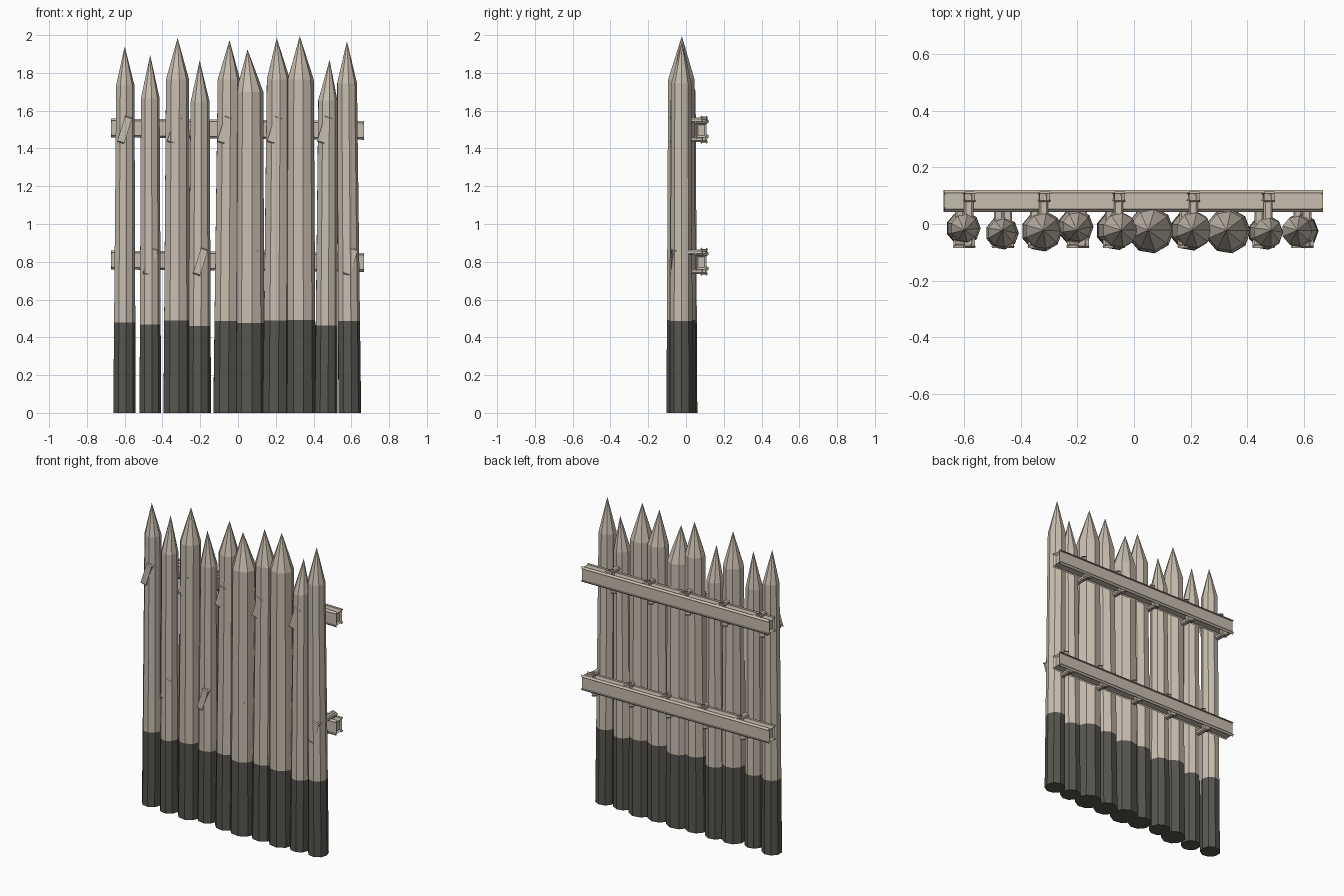
import bpy, bmesh, math
from mathutils import Vector

if "Cube" in bpy.data.objects:
    bpy.data.objects.remove(bpy.data.objects["Cube"])


def material(name, color):
    m = bpy.data.materials.new(name)
    m.diffuse_color = (*color, 1)
    m.use_nodes = True
    m.node_tree.nodes["Principled BSDF"].inputs["Base Color"].default_value = m.diffuse_color
    return m


WOOD = material("weathered wood", (0.58, 0.51, 0.43))
CHAR = material("charred wood", (0.095, 0.09, 0.077))
SIDES = 9


def new_object(name, bm, mats):
    bmesh.ops.recalc_face_normals(bm, faces=bm.faces)
    me = bpy.data.meshes.new(name)
    bm.to_mesh(me)
    bm.free()
    for m in mats:
        me.materials.append(m)
    ob = bpy.data.objects.new(name, me)
    bpy.context.collection.objects.link(ob)
    return ob


# Sharpened stake: charred foot, tapering shaft and pointed tip
def stake(i, x0, r0, x1, r1, z1, xt, zt, y):
    bm = bmesh.new()
    zc = 0.247 * zt
    t = zc / z1
    rows = [(x0, r0, 0), (x0 + (x1 - x0) * t, r0 + (r1 - r0) * t, zc), (x1, r1, z1)]
    rings = []
    for cx, r, z in rows:
        ring = []
        for k in range(SIDES):
            a = 2 * math.pi * k / SIDES + i * 0.7
            ring.append(bm.verts.new((cx + r * math.cos(a), y + r * math.sin(a), z)))
        rings.append(ring)
    tip = bm.verts.new((xt, -0.022, zt))
    bm.faces.new(rings[0]).material_index = 1
    for k in range(SIDES):
        n = (k + 1) % SIDES
        for j in range(2):
            f = bm.faces.new((rings[j][k], rings[j][n], rings[j + 1][n], rings[j + 1][k]))
            f.material_index = 1 if j == 0 else 0
        bm.faces.new((rings[2][k], rings[2][n], tip))
    new_object(f"stake_{i + 1}", bm, [WOOD, CHAR])


# foot x, foot radius, shoulder x, shoulder radius, shoulder z, tip x, tip z, y
STAKES = [
    (-0.603, 0.061, -0.598, 0.050, 1.735, -0.600, 1.940, -0.015),
    (-0.466, 0.059, -0.466, 0.051, 1.665, -0.465, 1.895, -0.032),
    (-0.326, 0.073, -0.322, 0.063, 1.765, -0.320, 1.985, -0.025),
    (-0.207, 0.064, -0.202, 0.052, 1.645, -0.203, 1.867, -0.010),
    (-0.064, 0.071, -0.050, 0.061, 1.765, -0.045, 1.973, -0.022),
    (0.058, 0.083, 0.060, 0.074, 1.700, 0.050, 1.925, -0.022),
    (0.200, 0.073, 0.212, 0.063, 1.765, 0.205, 1.985, -0.022),
    (0.332, 0.080, 0.330, 0.071, 1.765, 0.327, 1.995, -0.025),
    (0.465, 0.062, 0.474, 0.052, 1.655, 0.485, 1.870, -0.030),
    (0.590, 0.062, 0.576, 0.054, 1.745, 0.577, 1.968, -0.025),
]
for i, s in enumerate(STAKES):
    stake(i, *s)


# Chamfered beam between two points
def beam(bm, a, b, wx, wy, bevel):
    a, b = Vector(a), Vector(b)
    d = (b - a).normalized()
    up = Vector((0, 1, 0)) if abs(d.y) < 0.9 else Vector((1, 0, 0))
    side = d.cross(up).normalized()
    part = bmesh.new()
    bmesh.ops.create_cube(part, size=1)
    for v in part.verts:
        u = v.co.copy()
        v.co = (a + b) / 2 + d * u.z * (b - a).length + side * u.x * wx + up * u.y * wy
    bmesh.ops.bevel(part, geom=part.edges[:], offset=bevel, segments=1, affect='EDGES')
    bmesh.ops.recalc_face_normals(part, faces=part.faces)
    me = bpy.data.meshes.new("part")
    part.to_mesh(me)
    part.free()
    bm.from_mesh(me)
    bpy.data.meshes.remove(me)


# Lashing: slanted ring around rail and stake
def lashing(name, x, z):
    bm = bmesh.new()
    front, back, w = -0.066, 0.096, 0.027
    dx, dz = 0.016, 0.051
    for y in (front, back):
        beam(bm, (x - dx - 0.004, y, z - dz - 0.012), (x + dx + 0.004, y, z + dz + 0.012),
             w, 0.025, 0.006)
    for s in (-1, 1):
        beam(bm, (x + s * dx, front - 0.012, z + s * dz),
             (x + s * dx, back + 0.012, z + s * dz), 0.026, 0.032, 0.006)
    new_object(name, bm, [WOOD])


# Back rails with their lashings
for name, z, xs in (("upper", 1.502, -0.6), ("lower", 0.803, -0.463)):
    bm = bmesh.new()
    beam(bm, (-0.661, 0.081, z + 0.006), (0.656, 0.081, z - 0.006), 0.078, 0.056, 0.011)
    new_object(f"{name}_rail", bm, [WOOD])
    for k in range(5):
        lashing(f"{name}_lashing_{k + 1}", xs + 0.2645 * k, z - 0.003)
